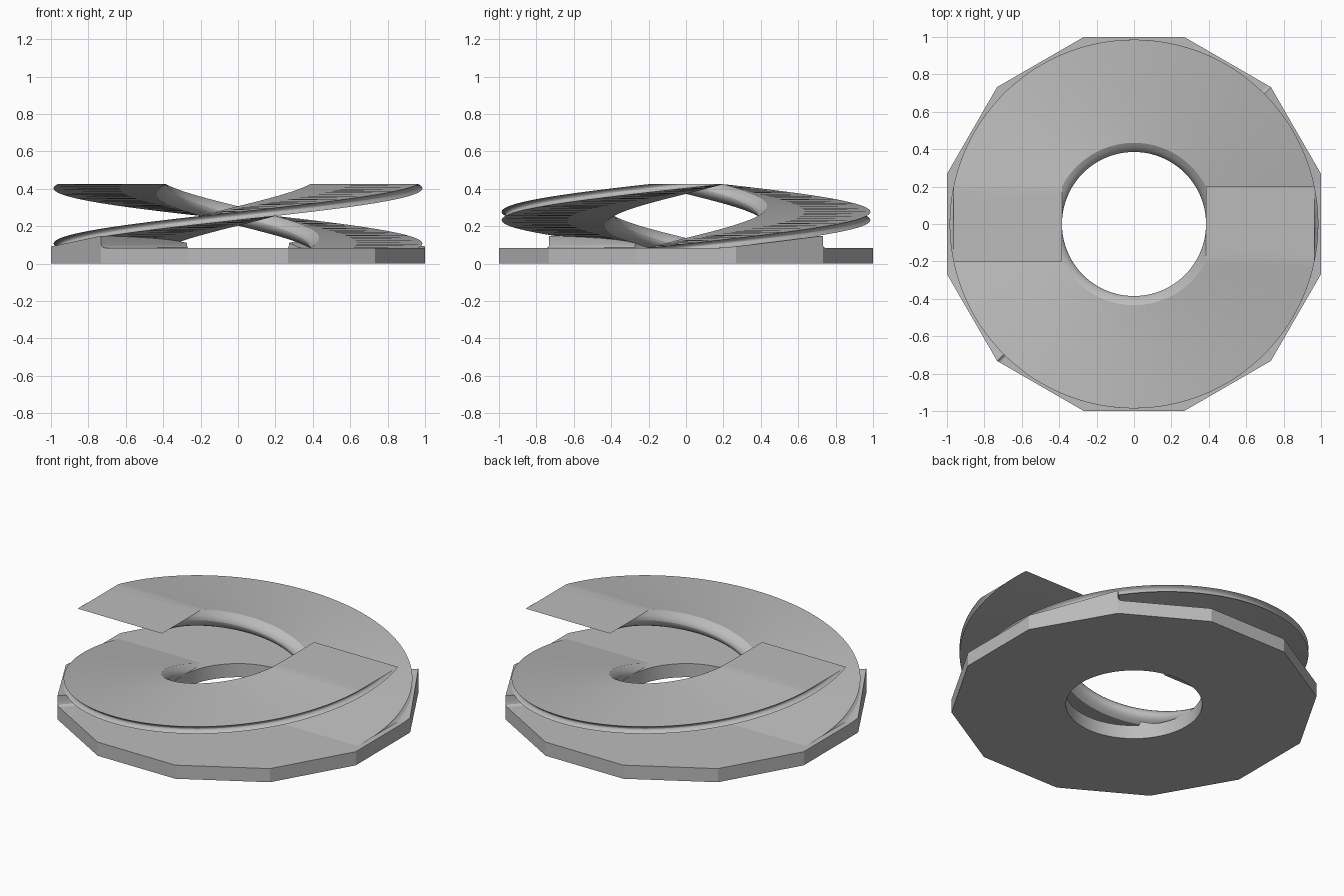
import bpy, bmesh
from math import sin, cos, asin, pi, radians, sqrt

cube = bpy.data.objects.get("Cube")
if cube:
    bpy.data.objects.remove(cube)

BASE = 0.085            # base plate thickness
RISE = 0.34             # height climbed in half a turn
INNER, OUTER, HALF = 0.385, 0.965, 0.2   # swept rectangle
COVE = 0.02             # fillet at the foot of each support

grey = bpy.data.materials.new("plain grey")
grey.use_nodes = True
colour = (0.5, 0.5, 0.5, 1)
grey.diffuse_color = colour
grey.node_tree.nodes["Principled BSDF"].inputs["Base Color"].default_value = colour


def loft(name, rings, loop=False):
    """Skin closed rings of points; cap the ends or join them in a loop."""
    bm = bmesh.new()
    rows = [[bm.verts.new(p) for p in ring] for ring in rings]
    pairs = list(zip(rows, rows[1:]))
    if loop:
        pairs.append((rows[-1], rows[0]))
    else:
        bm.faces.new(rows[0])
        bm.faces.new(rows[-1])
    for a, b in pairs:
        for i in range(len(a)):
            j = (i + 1) % len(a)
            bm.faces.new((a[i], a[j], b[j], b[i]))
    bmesh.ops.remove_doubles(bm, verts=bm.verts, dist=0.00001)
    bmesh.ops.recalc_face_normals(bm, faces=bm.faces)
    mesh = bpy.data.meshes.new(name)
    bm.to_mesh(mesh)
    bm.free()
    mesh.materials.append(grey)
    obj = bpy.data.objects.new(name, mesh)
    bpy.context.collection.objects.link(obj)
    bpy.ops.object.select_all(action='DESELECT')
    obj.select_set(True)
    bpy.context.view_layer.objects.active = obj
    bpy.ops.object.shade_smooth_by_angle(angle=radians(20))
    return obj


def polar(r, a, z):
    return (r * cos(a), r * sin(a), z)


def rim(a):
    """Radius of the twelve-sided outline at angle a."""
    step = pi / 6
    return 1 / cos((a + step / 2) % step - step / 2)


# Twelve-sided base plate with a round hole
angles = [radians(2.5 * i) for i in range(144)]
loft("base_plate", [[polar(INNER, a, 0), polar(rim(a), a, 0),
                     polar(rim(a), a, BASE), polar(INNER, a, BASE)]
                    for a in angles], loop=True)


# Spiral ramps: a flat rectangle screwed half a turn upwards
def ramp(name, start, steps=90, cuts=10):
    ys = [-HALF + 2 * HALF * i / cuts for i in range(cuts + 1)]
    outline = [(OUTER, y) for y in ys] + [(INNER, y) for y in reversed(ys)]
    rings = []
    for s in range(steps + 1):
        a = start + pi * s / steps
        z = BASE + RISE * s / steps
        rings.append([(x * cos(a) - y * sin(a), x * sin(a) + y * cos(a), z)
                      for x, y in outline])
    loft(name, rings)


# Supports: fill between the base and the rising underside, ending in a cove
def support(name, start, cuts=10):
    end = radians(45)
    stations = [(radians(9 + 1.5 * i), None) for i in range(25)]
    stations += [(end + COVE * i / 6, COVE * i / 6) for i in range(7)]
    rings = []
    for a, past in stations:
        top = []
        for i in range(cuts + 1):
            r = INNER + (rim(a) - INNER) * i / cuts
            h = max(0, RISE * (a - asin(HALF / r)) / pi)
            if past is not None:
                h = min(h, COVE - sqrt(COVE ** 2 - (COVE - past) ** 2))
            top.append(polar(r, a + start, BASE + h))
        rings.append(top + [polar(rim(a), a + start, BASE - 0.001),
                            polar(INNER, a + start, BASE - 0.001)])
        # Vertical end face of the full-height part
        if past is None and abs(a - end) < 0.0001:
            end = a
    loft(name, rings)


for side, start in (("right", pi), ("left", 0)):
    ramp(side + "_spiral_ramp", start)
    support(side + "_ramp_support", start)
